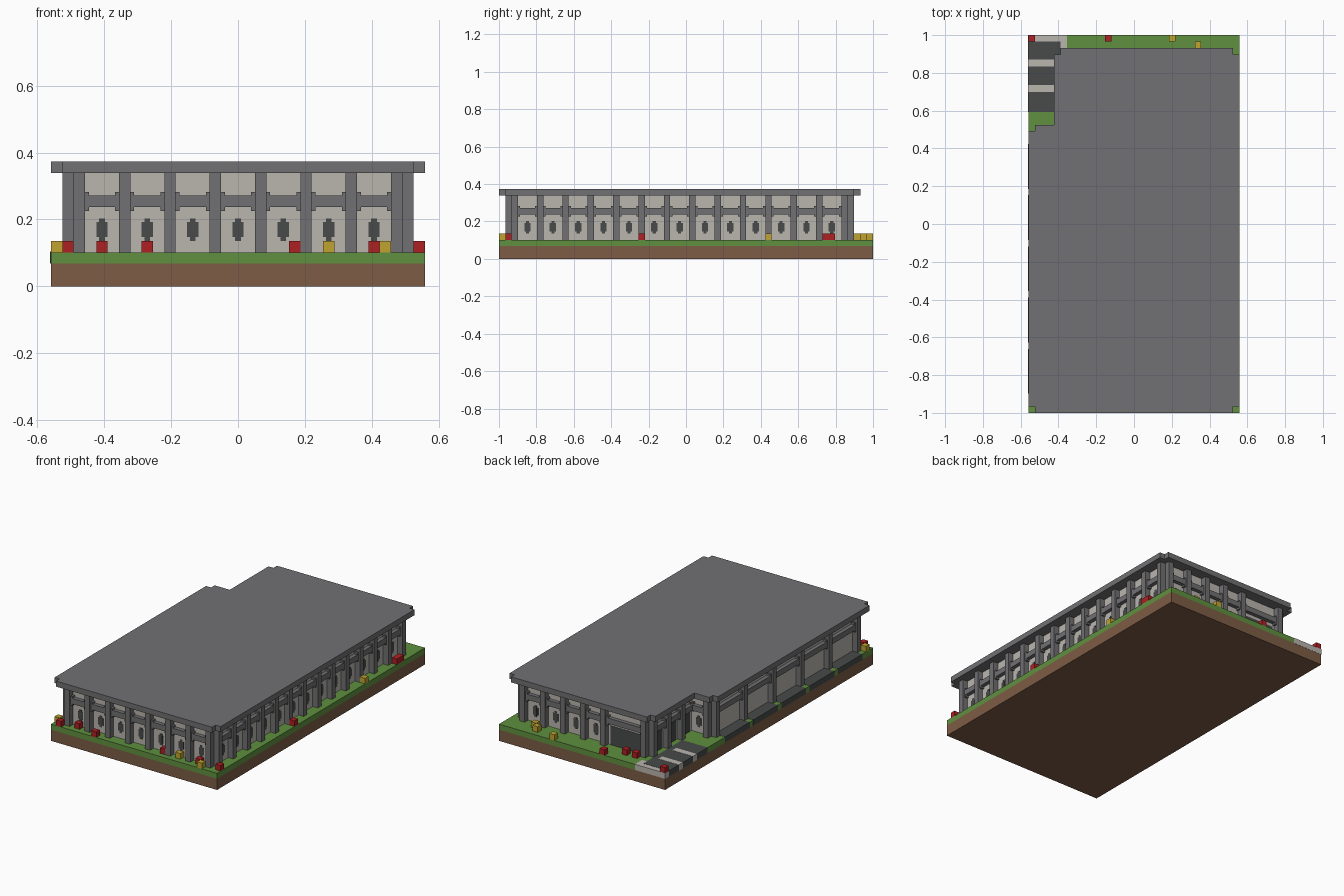
import bpy
import bmesh

old = bpy.data.objects.get("Cube")
if old:
    bpy.data.objects.remove(old, do_unlink=True)

# Layout grid: 33 x 59 x 11 units, measured from the front corner at -x
W, L = 33, 59
U = 2 / L


def material(name, rgb):
    m = bpy.data.materials.new(name)
    m.use_nodes = True
    col = (*rgb, 1)
    m.diffuse_color = col
    bsdf = m.node_tree.nodes["Principled BSDF"]
    bsdf.inputs["Base Color"].default_value = col
    bsdf.inputs["Roughness"].default_value = 0.9
    return m


SOIL = material("brown_soil", (0.205, 0.107, 0.06))
GRASS = material("green_grass", (0.115, 0.28, 0.05))
CONCRETE = material("grey_concrete", (0.165, 0.16, 0.168))
PANEL = material("pale_stone", (0.49, 0.465, 0.43))
DARK = material("dark_asphalt", (0.065, 0.07, 0.07))
RED = material("red_flower", (0.42, 0.014, 0.016))
YELLOW = material("yellow_flower", (0.52, 0.37, 0.03))


def make(name, bm, mat):
    bmesh.ops.recalc_face_normals(bm, faces=bm.faces)
    me = bpy.data.meshes.new(name)
    bm.to_mesh(me)
    bm.free()
    me.materials.append(mat)
    ob = bpy.data.objects.new(name, me)
    bpy.context.collection.objects.link(ob)
    return ob


def boxes(name, mat, items):
    """One object from boxes given as x0, x1, y0, y1, z0, z1 in grid units."""
    bm = bmesh.new()
    for x0, x1, y0, y1, z0, z1 in items:
        vs = bmesh.ops.create_cube(bm, size=1)["verts"]
        for v in vs:
            v.co.x = ((x0 + x1) / 2 + v.co.x * (x1 - x0) - W / 2) * U
            v.co.y = ((y0 + y1) / 2 + v.co.y * (y1 - y0) - L / 2) * U
            v.co.z = ((z0 + z1) / 2 + v.co.z * (z1 - z0)) * U
    return make(name, bm, mat)


def prism(name, mat, outline, z0, z1):
    """Extrude a plan outline given in grid units."""
    bm = bmesh.new()
    vs = [bm.verts.new(((x - W / 2) * U, (y - L / 2) * U, z0 * U)) for x, y in outline]
    face = bm.faces.new(vs)
    top = bmesh.ops.extrude_face_region(bm, geom=[face])["geom"]
    for v in top:
        if isinstance(v, bmesh.types.BMVert):
            v.co.z = z1 * U
    return make(name, bm, mat)


# Ground layers
boxes("soil_base", SOIL, [(0, W, 0, L, 0, 2)])
boxes("grass_layer", GRASS, [(0, W, 0, L, 2, 3)])

# Paving, slightly proud of the grass
E = 0.03
boxes("pavement_corner", PANEL, [(-E, 6, 57, L + E, 2, 3 + E)])
boxes("driveway", DARK, [(-2 * E, 5, 47, 58, 2, 3 + 2 * E)])
boxes("driveway_stripes", PANEL,
      [(-3 * E, 4, y, y + 1.1, 2, 3 + 3 * E) for y in (50.1, 54.1)])
boxes("side_bay_paving", DARK,
      [(-E, 2, 3 + 8 * k, 10 + 8 * k, 2, 3 + E) for k in range(5)])

# Building core and roof with notched corners
prism("wall_core", PANEL, [(2, 2), (31, 2), (31, 55), (6, 55), (6, 43), (2, 43)], 3, 10)
prism("roof_slab", CONCRETE, [
    (1, 0), (32, 0), (32, 1), (33, 1), (33, 56), (32, 56), (32, 57), (5, 57), (5, 56),
    (4, 56), (4, 45), (1, 45), (1, 44), (0, 44), (0, 1), (1, 1)], 10, 11)


def facade(name, along, plane, side, start, bays, first=True, last=True):
    """Row of bays on a wall; along is 'x' or 'y', side the outward sign.
    Each bay is (width, kind): slot, blank or glass."""
    frame, glass = [], []

    def put(out, u0, u1, depth, z0, z1, back=0.05):
        n0, n1 = sorted((plane - side * back, plane + side * depth))
        out.append((u0, u1, n0, n1, z0, z1) if along == "x" else (n0, n1, u0, u1, z0, z1))

    u = start
    end = start + sum(w for w, k in bays)
    if first:
        put(frame, u, u + 1, 1, 3, 10, 1)
    for w, kind in bays:
        a, b, c = u + 1, u + w, u + (w + 1) / 2
        put(frame, a, b, 0.7, 7, 8)
        # Stepped corner brackets above and below the band
        for s, e in ((a, a + 1 / 3), (b - 1 / 3, b)):
            put(frame, s, e, 0.7, 8, 8 + 1 / 3)
            put(frame, s, e, 0.7, 7 - 1 / 3, 7)
        if kind == "slot":
            put(glass, c - 0.5, c + 0.5, 0.06, 4 + 1 / 3, 6 - 1 / 3)
            put(glass, c - 0.25, c + 0.25, 0.08, 4, 6)
        elif kind == "glass":
            put(glass, a + 0.4, b - 0.4, 0.06, 3, 6.4)
        u += w
        if u < end or last:
            put(frame, u, u + 1, 1, 3, 10, 1)
    boxes(name + "_frame", CONCRETE, frame)
    if glass:
        boxes(name + "_windows", DARK, glass)


S, B, G = (4, "slot"), (8, "blank"), (8, "glass")
facade("front_wall", "x", 2, -1, 2, [S] * 7)
facade("left_wall", "y", 31, 1, 2, [S] * 13)
facade("back_wall", "x", 55, 1, 6, [G] + [S] * 4)
facade("right_wall", "y", 2, -1, 2, [B] * 5)
facade("porch_end_wall", "x", 43, 1, 2, [S], last=False)
facade("porch_side_wall", "y", 6, -1, 42, [(4, "glass")] * 3, first=False)


# Flower cubes, by centre position
def flowers(name, mat, spots):
    items = []
    for x, y in spots:
        gx, gy = round(x / U + W / 2 - 0.5), round(y / U + L / 2 - 0.5)
        items.append((gx, gx + 1, gy, gy + 1, 3, 4))
    boxes(name, mat, items)


flowers("red_flowers", RED, [
    (-0.51, -0.98), (-0.41, -0.95), (-0.27, -0.98), (0.17, -0.95), (0.41, -0.95),
    (0.54, -0.95), (0.54, -0.24), (0.54, 0.745), (0.54, 0.78), (-0.14, 0.98),
    (-0.24, 0.915), (-0.31, 0.915), (-0.54, 0.98)])
flowers("yellow_flowers", YELLOW, [
    (-0.54, -0.95), (0.27, -0.95), (0.44, -0.98), (0.54, 0.44),
    (0.2, 0.98), (0.34, 0.95), (0.37, 0.915)])
